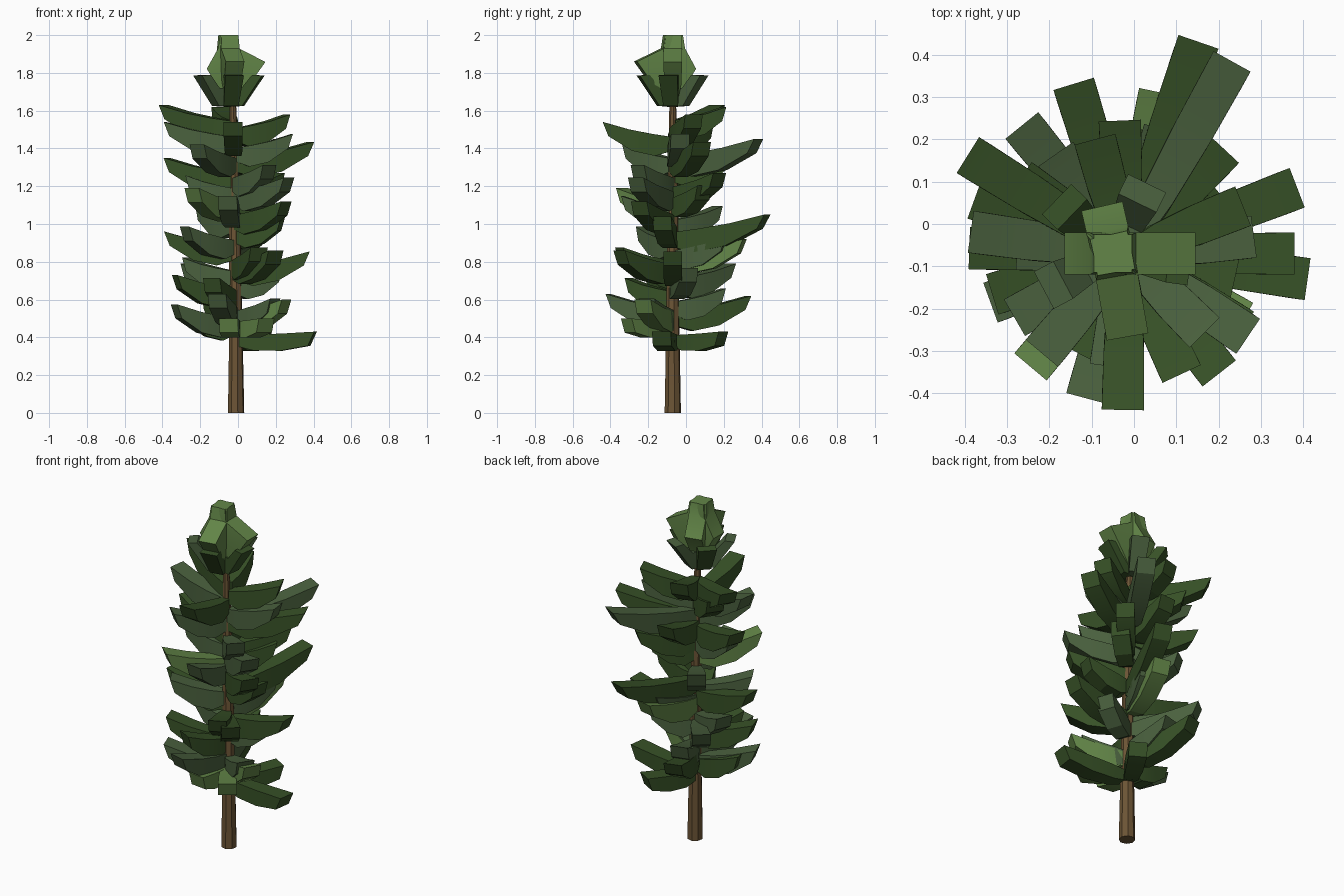
import bpy, bmesh, random
from math import sin, cos, pi, radians

if "Cube" in bpy.data.objects:
    bpy.data.objects.remove(bpy.data.objects["Cube"])

random.seed(4)


def material(name, rgb):
    m = bpy.data.materials.new(name)
    m.diffuse_color = (*rgb, 1)
    m.use_nodes = True
    m.node_tree.nodes["Principled BSDF"].inputs["Base Color"].default_value = m.diffuse_color
    return m


DARK = material("dark_needles", (0.038, 0.082, 0.02))
GREY = material("grey_needles", (0.068, 0.118, 0.048))
LIGHT = material("light_needles", (0.125, 0.24, 0.065))
BARK = material("bark", (0.15, 0.09, 0.036))


def loft(name, rings, mat):
    """Skin a list of equal-length point rings and cap both ends."""
    bm = bmesh.new()
    vs = [[bm.verts.new(p) for p in ring] for ring in rings]
    n = len(vs[0])
    for a, b in zip(vs, vs[1:]):
        for i in range(n):
            j = (i + 1) % n
            bm.faces.new((a[i], a[j], b[j], b[i]))
    bm.faces.new(vs[0][::-1])
    bm.faces.new(vs[-1])
    bmesh.ops.recalc_face_normals(bm, faces=bm.faces)
    me = bpy.data.meshes.new(name)
    bm.to_mesh(me)
    bm.free()
    me.materials.append(mat)
    ob = bpy.data.objects.new(name, me)
    bpy.context.collection.objects.link(ob)
    bpy.context.view_layer.objects.active = ob
    ob.select_set(True)
    bpy.ops.object.shade_smooth_by_angle(angle=radians(22))
    ob.select_set(False)


def blade(name, az, stations, mat, cx=-0.02, cy=-0.07):
    """Box-section blade; stations = (top r, top z, bottom r, bottom z, width)."""
    c, s = cos(radians(az)), sin(radians(az))

    def at(r, z, w):
        return (cx + r * c - w * s, cy + r * s + w * c, z)

    loft(name, [[at(tr, tz, w / 2), at(tr, tz, -w / 2), at(br, bz, -w / 2), at(br, bz, w / 2)]
                for tr, tz, br, bz, w in stations], mat)


def branch(az, L, z, mat):
    d = 0.06 + 0.12 * L if z > 0.52 else 0.025    # rise from trunk to tip
    blade("branch", az, [
        (0.01, z - 0.75 * d, 0.01, z - d - 0.05, 0.045),
        (0.30 * L, z - 0.6 * d, 0.25 * L, z - d - 0.075, 0.08),
        (0.62 * L, z - 0.38 * d, 0.58 * L, z - 0.65 * d - 0.085, 0.095),
        (L, z, 0.92 * L, z - 0.075, 0.1)], mat)


# Trunk: eight-sided, slightly leaning taper
loft("trunk", [[(-0.01 - 0.02 * t * t + r * cos(i * pi / 4 + 0.2),
                 -0.07 + r * sin(i * pi / 4 + 0.2), 1.75 * t) for i in range(8)]
               for t, r in [(0, .044), (.25, .036), (.6, .03), (1, .016)]], BARK)

# Long branches that shape the outline: azimuth, reach, tip height
for mat, rows in [
    (DARK, [(-8, .435, .43), (60, .31, .43), (107, .42, .62), (-163, .33, .73),
            (0, .4, .855), (-52, .36, .86), (178, .37, .96), (71, .53, 1.05),
            (-33, .33, 1.12), (47, .34, 1.27), (160, .38, 1.35), (21, .435, 1.435),
            (-91, .37, 1.54), (22, .3, 1.58), (105, .28, 1.62), (148, .44, 1.63)]),
    (GREY, [(-105, .355, .63), (-160, .34, .575), (129, .39, .79), (-34, .35, 1.245),
            (61, .52, 1.45), (172, .37, 1.54)]),
    (LIGHT, [(-97, .25, .5), (-30, .32, .6), (-55, .3, .5), (78, .39, .92), (-130, .35, 1.19)]),
]:
    for az, L, z in rows:
        branch(az, L, z, mat)

# Shorter branches fill in between, spiralling up the trunk
FILL = 19
for i in range(FILL):
    mat = (DARK, GREY, GREY)[i % 3]
    branch(190 + 137.5 * i, random.uniform(0.25, 0.32), 0.55 + 0.98 * i / (FILL - 1), mat)

# Cup of short steep branches under the crown
for i, mat in enumerate((DARK, DARK, GREY, DARK, GREY)):
    L = 0.185
    blade("crown_cup_branch", -80 + 72 * i, [
        (0, 1.72, 0, 1.62, 0.05), (.4 * L, 1.72, .42 * L, 1.625, 0.08),
        (.72 * L, 1.79, L, 1.785, 0.1)], mat, cx=-0.05)

# Crown: upright flaring blades joined at the tip
for az, L, mat in [(0, .195, LIGHT), (-80, .2, LIGHT), (103, .115, LIGHT), (180, .115, LIGHT)]:
    blade("crown_blade", az, [
        (0, 1.68, .03, 1.65, 0.05), (0, 1.78, .55 * L, 1.735, 0.09),
        (0, 1.90, L, 1.77 + 0.45 * L, 0.1), (0, 1.95, .055, 1.93, 0.1),
        (0, 2.0, .045, 2.0, 0.09)], mat, cx=-0.05)
